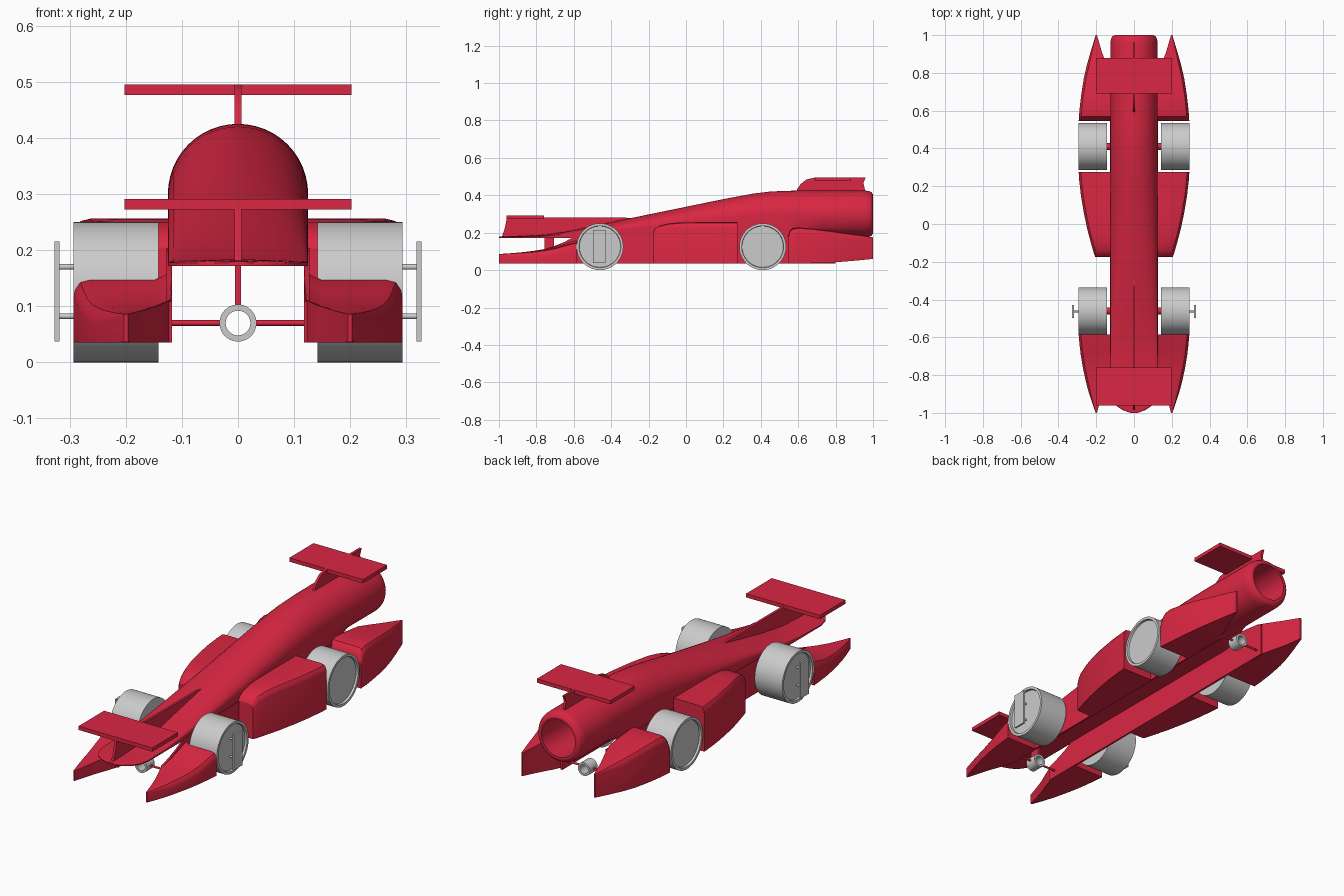
import bpy, bmesh, math
from mathutils import Matrix

red = bpy.data.materials.new("red_paint")
red.diffuse_color = (0.70, 0.02, 0.055, 1)


def finish(name, bm, mat=None, mirror=False, angle=30):
    bmesh.ops.recalc_face_normals(bm, faces=bm.faces)
    me = bpy.data.meshes.new(name)
    bm.to_mesh(me)
    bm.free()
    ob = bpy.data.objects.new(name, me)
    bpy.context.collection.objects.link(ob)
    if mat:
        me.materials.append(mat)
    bpy.ops.object.select_all(action='DESELECT')
    ob.select_set(True)
    bpy.context.view_layer.objects.active = ob
    bpy.ops.object.shade_smooth_by_angle(angle=math.radians(angle))
    if mirror:
        ob.modifiers.new("mirror", 'MIRROR')
    return ob


def loft(name, rings, mat=None, mirror=False, closed=False, angle=30):
    bm = bmesh.new()
    vs = [[bm.verts.new(p) for p in r] for r in rings]
    n = len(vs[0])
    pairs = list(zip(vs, vs[1:])) + ([(vs[-1], vs[0])] if closed else [])
    for a, b in pairs:
        for i in range(n):
            j = (i + 1) % n
            bm.faces.new((a[i], a[j], b[j], b[i]))
    if not closed:
        bm.faces.new(vs[0])
        bm.faces.new(vs[-1])
    return finish(name, bm, mat, mirror, angle)


def plate(name, prof, x0, x1, mat=None, mirror=False):
    # side (y, z) profile extruded across x
    return loft(name, [[(x, y, z) for y, z in prof] for x in (x0, x1)], mat, mirror)


def box(name, x, y, z, mat=None, mirror=False):
    return plate(name, [(y[0], z[0]), (y[1], z[0]), (y[1], z[1]), (y[0], z[1])],
                 x[0], x[1], mat, mirror)


def turned(name, prof, y, z, mat=None, mirror=False, closed=False, n=48):
    # (x, radius) profile turned around an axis along x
    rings = [[(x, y + r * math.cos(2 * math.pi * i / n), z + r * math.sin(2 * math.pi * i / n))
              for i in range(n)] for x, r in prof]
    return loft(name, rings, mat, mirror, closed)


# main body: arched section, flat below, turning round at the tail with a hole
def section(y, w, b, t, k, n=48):
    zm, pts = (b + t) / 2, []
    for i in range(n):
        a = 2 * math.pi * i / n
        c, s = math.cos(a), math.sin(a)
        if s < -1e-6:
            m = max(abs(c), abs(s))
            c, s = c + (c / m - c) * (1 - k), s + (s / m - s) * (1 - k)
        pts.append((w * c, y, zm + s * (t - b) / 2))
    return pts


stations = [
    (-1.0, .02, .172, .180, 0), (-.985, .06, .172, .181, 0), (-.965, .09, .172, .182, 0),
    (-.93, .113, .172, .183, 0), (-.88, .125, .172, .184, 0), (-.75, .125, .172, .190, 0),
    (-.6, .125, .172, .214, 0), (-.45, .125, .172, .245, 0), (-.3, .125, .172, .277, 0),
    (-.1, .125, .172, .318, 0), (.1, .125, .172, .359, 0), (.25, .125, .172, .389, 0),
    (.36, .125, .172, .409, 0), (.45, .125, .172, .420, 0), (.54, .125, .172, .424, 0),
    (.62, .125, .173, .425, .4), (.72, .125, .175, .425, 1), (.96, .125, .175, .425, 1),
    (.98, .122, .178, .422, 1), (.993, .115, .185, .415, 1), (1.0, .103, .197, .403, 1),
    (1.0, .093, .207, .393, 1), (.62, .093, .207, .393, 1)]
loft("body", [section(*s) for s in stations], red)

# long side walls beneath the body
plate("side_wall", [(-.77, .035), (-.77, .108), (-.70, .128), (-.64, .155), (-.6, .178),
                    (-.4, .2), (.5, .21), (.8, .2), (.8, .035)], .118, .127, red, True)


# side pods: (y, inner x, outer x, bottom, top, inner top)
def pod(name, rows):
    rings = []
    for y, xi, xo, zb, zt, zi in rows:
        r = min(.03, .3 * (xo - xi))
        rings.append([(xi, y, zb), (xo, y, zb), (xo, y, zt - r), (xo - .1 * r, y, zt - .6 * r),
                      (xo - .4 * r, y, zt - .15 * r), (xo - r, y, zt), (xi + r, y, zt),
                      (xi + .3 * r, y, zt + .35 * (zi - zt)), (xi, y, zi)])
    loft(name, rings, red, True)


pod("front_pod", [
    (-1.0, .196, .203, .036, .086, .086), (-.94, .180, .224, .035, .090, .090),
    (-.88, .162, .243, .035, .095, .095), (-.82, .140, .258, .035, .100, .102),
    (-.76, .120, .271, .035, .107, .112), (-.70, .118, .281, .035, .118, .130),
    (-.65, .118, .287, .035, .132, .150), (-.61, .118, .291, .035, .143, .172),
    (-.585, .118, .293, .035, .147, .176)])
pod("middle_pod", [
    (-.175, .12, .205, .035, .205, .205), (-.165, .12, .209, .035, .222, .222),
    (-.14, .12, .217, .035, .238, .238), (-.09, .12, .231, .035, .250, .250),
    (-.03, .12, .247, .035, .255, .255), (.06, .12, .266, .035, .256, .256),
    (.15, .12, .281, .035, .256, .256), (.23, .12, .29, .035, .256, .256),
    (.275, .12, .293, .035, .256, .256)])
pod("rear_pod", [
    (.545, .12, .293, .035, .175, .185), (.555, .12, .292, .035, .205, .210),
    (.57, .12, .291, .035, .222, .225), (.60, .12, .289, .035, .228, .228),
    (.68, .12, .280, .037, .222, .222), (.77, .12, .266, .040, .211, .211),
    (.84, .143, .25, .045, .200, .200), (.91, .170, .23, .051, .190, .190),
    (1.0, .196, .203, .060, .175, .175)])

# wings and their centre fins
box("front_wing", (-.202, .202), (-.96, -.76), (.272, .291), red)
plate("front_fin", [(-.985, .175), (-.97, .22), (-.955, .291), (-.78, .291), (-.755, .28),
                    (-.32, .28), (-.25, .272), (-.4, .2), (-.6, .178)], -.006, .006, red)
box("rear_wing", (-.202, .202), (.69, .88), (.476, .495), red)
plate("rear_fin", [(.59, .41), (.595, .435), (.615, .462), (.645, .485), (.69, .495),
                   (.96, .495), (.948, .465), (.955, .44), (.958, .41)], -.006, .006, red)

# wheels with a recessed outer face, and stub axles
for tag, y in (("front", -.46), ("rear", .41)):
    turned(tag + "_wheel", [(.142, .105), (.142, .125), (.293, .125), (.293, .112), (.283, .110)],
           y, .125, None, True, n=64)
    turned(tag + "_axle", [(.12, .018), (.146, .018)], y, .125, red, True, n=24)

# upright plates outside the front wheels, held by two pins each
box("wheel_plate", (.318, .327), (-.497, -.43), (.037, .215), None, True)
for tag, z in (("upper", .17), ("lower", .082)):
    turned(tag + "_plate_pin", [(.28, .005), (.32, .005)], -.464, z, None, True, n=16)

# tether eyelets on cross rods
for tag, y in (("front", -.73), ("rear", .77)):
    n = 40
    rings = [[(r * math.cos(2 * math.pi * i / n), y + dy, .07 + r * math.sin(2 * math.pi * i / n))
              for i in range(n)]
             for r, dy in ((.022, -.03), (.033, -.03), (.033, .03), (.022, .03))]
    loft(tag + "_eyelet", rings, None, False, True)
    turned(tag + "_cross_rod", [(.028, .005), (.14, .005)], y, .07, red, True, n=16)
box("eyelet_strut", (-.005, .005), (-.757, -.705), (.1, .176), red)
